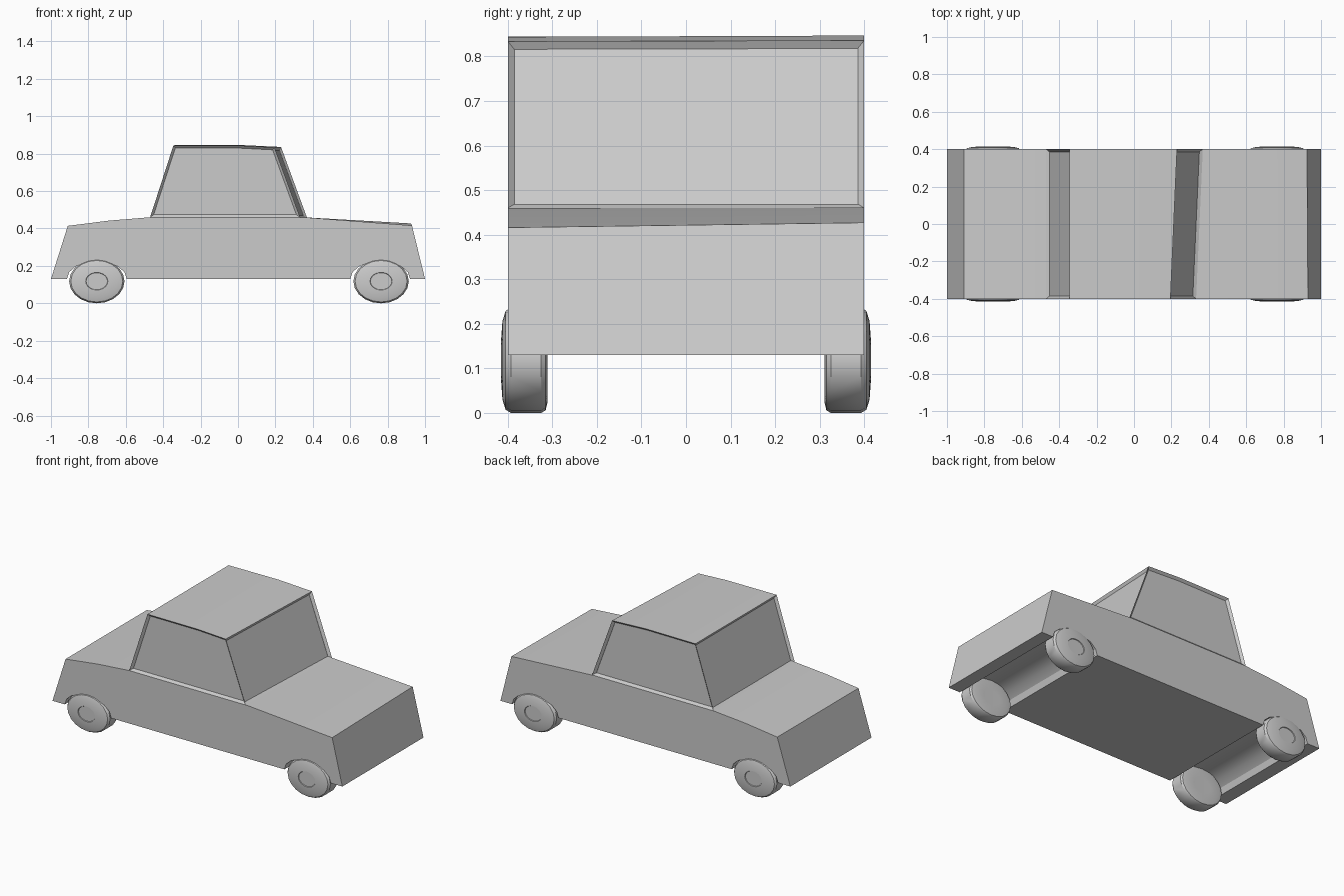
import bpy, bmesh
from math import cos, sin, pi

if "Cube" in bpy.data.objects:
    bpy.data.objects.remove(bpy.data.objects["Cube"])

WHEEL_X = (-0.755, 0.765)
HALF_W = 0.4


def finish(name, bm, angle=0.5):
    bmesh.ops.recalc_face_normals(bm, faces=bm.faces)
    mesh = bpy.data.meshes.new(name)
    bm.to_mesh(mesh)
    bm.free()
    obj = bpy.data.objects.new(name, mesh)
    bpy.context.collection.objects.link(obj)
    bpy.ops.object.select_all(action='DESELECT')
    bpy.context.view_layer.objects.active = obj
    obj.select_set(True)
    bpy.ops.object.shade_smooth_by_angle(angle=angle)
    return obj


def loft(near, far):
    """Solid between two matching x-z outlines on the -y and +y sides."""
    bm = bmesh.new()
    a = [bm.verts.new((x, -HALF_W, z)) for x, z in near]
    b = [bm.verts.new((x, HALF_W, z)) for x, z in far]
    n = len(a)
    sides = [bm.faces.new(a), bm.faces.new(b)]
    strips = [bm.faces.new((a[i], a[(i + 1) % n], b[(i + 1) % n], b[i])) for i in range(n)]
    bmesh.ops.recalc_face_normals(bm, faces=bm.faces)
    return bm, sides, strips


# Lower body, with wheel arches running across the underside
def arch(cx):
    return [(cx + 0.16 * cos(pi - pi * i / 8), 0.13 + 0.095 * sin(pi * i / 8)) for i in range(9)]


def body_outline(front_x, front_z):
    return ([(-1.0, 0.13)] + arch(WHEEL_X[0]) + arch(WHEEL_X[1] - 0.005)
            + [(1.0, 0.13), (front_x, front_z), (0.35, 0.46), (-0.47, 0.46),
               (-0.69, 0.442), (-0.91, 0.414)])


bm, _, _ = loft(body_outline(0.93, 0.416), body_outline(0.925, 0.427))
finish("car_body", bm)

# Cabin with a slightly skewed windscreen and recessed windows
near = [(-0.47, 0.46), (0.332, 0.46), (0.195, 0.834), (0.0, 0.844), (-0.345, 0.845)]
far = [(-0.47, 0.46), (0.368, 0.46), (0.23, 0.836), (0.0, 0.847), (-0.345, 0.845)]
bm, sides, strips = loft(near, far)
windows = sides + [strips[1], strips[4]]
bmesh.ops.inset_individual(bm, faces=windows, thickness=0.014, depth=-0.014, use_even_offset=True)
finish("cabin", bm)

# Wheels: lathed tyre profile (radius fraction, distance from centre line)
PROFILE = [(0.4, 0.312), (0.8, 0.311), (0.95, 0.315), (1.0, 0.325), (1.0, 0.393),
           (0.94, 0.405), (0.75, 0.412), (0.4, 0.415)]


def wheel(name, cx, side, segments=20):
    bm = bmesh.new()
    rings = []
    for r, y in PROFILE:
        rings.append([bm.verts.new((cx + 0.148 * r * cos(2 * pi * i / segments), side * y,
                                    0.118 + 0.118 * r * sin(2 * pi * i / segments)))
                      for i in range(segments)])
    for p, q in zip(rings, rings[1:]):
        for i in range(segments):
            j = (i + 1) % segments
            bm.faces.new((p[i], p[j], q[j], q[i]))
    bm.faces.new(rings[0])
    hub = bm.faces.new(rings[-1])
    bmesh.ops.recalc_face_normals(bm, faces=bm.faces)
    # Shallow hub recess
    bmesh.ops.inset_individual(bm, faces=[hub], thickness=0.002, depth=-0.004)
    finish(name, bm, 0.6)


for end, cx in zip(("rear", "front"), WHEEL_X):
    for label, side in (("right", -1), ("left", 1)):
        wheel(f"{end}_{label}_wheel", cx, side)
